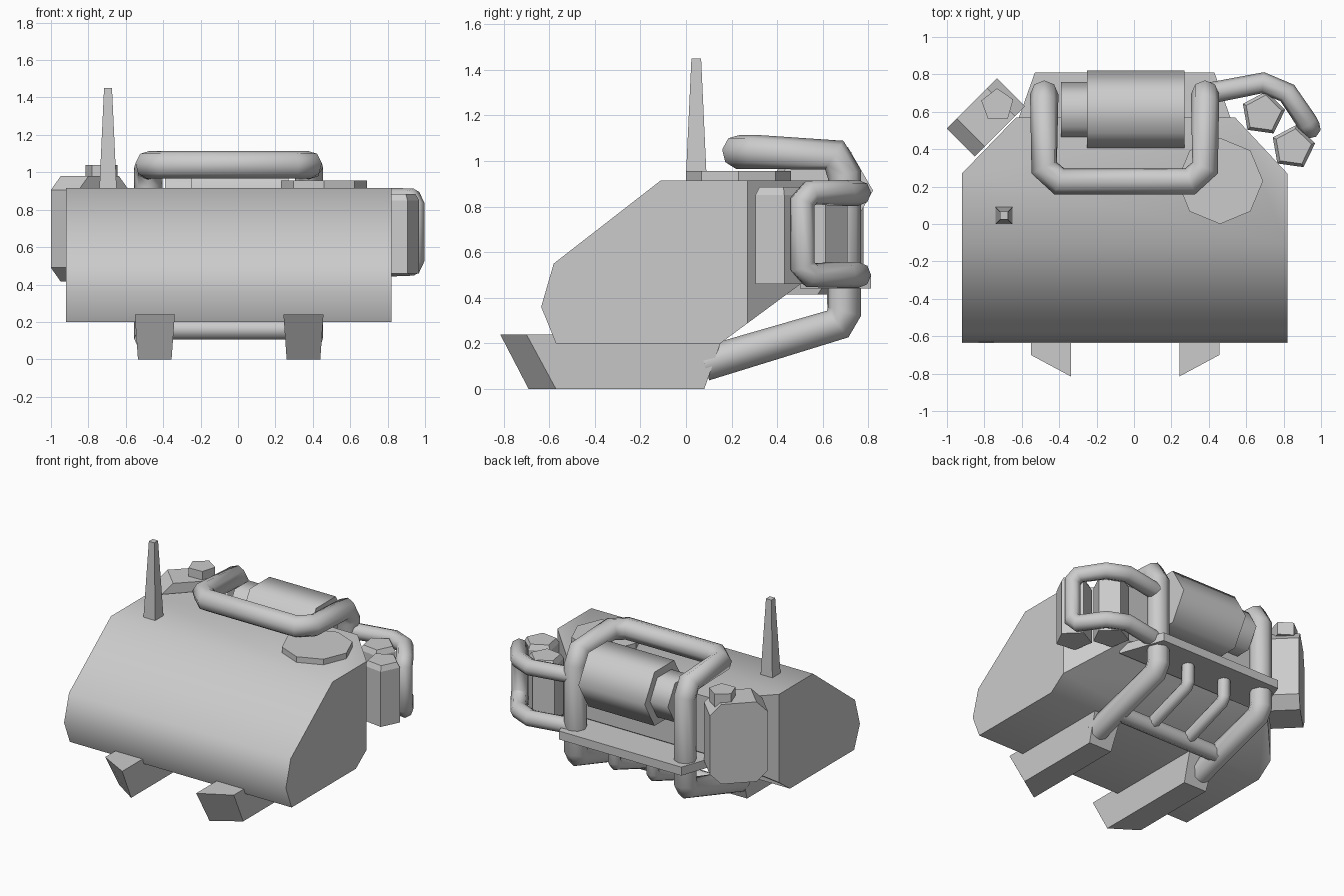
import bpy, bmesh
from math import radians, pi
from mathutils import Matrix, Vector

if "Cube" in bpy.data.objects:
    bpy.data.objects.remove(bpy.data.objects["Cube"])


def select(ob):
    bpy.ops.object.select_all(action='DESELECT')
    ob.select_set(True)
    bpy.context.view_layer.objects.active = ob


def finish(name, bm, smooth=None):
    bmesh.ops.recalc_face_normals(bm, faces=bm.faces)
    me = bpy.data.meshes.new(name)
    bm.to_mesh(me)
    bm.free()
    ob = bpy.data.objects.new(name, me)
    bpy.context.collection.objects.link(ob)
    if smooth:
        select(ob)
        bpy.ops.object.shade_smooth_by_angle(angle=radians(smooth))
    return ob


def loft(name, rings, smooth=None, matrix=None, cut=()):
    """Bridge matching rings of points, cap both ends, slice with planes."""
    bm = bmesh.new()
    loops = [[bm.verts.new(p) for p in r] for r in rings]
    n = len(loops[0])
    for a, b in zip(loops, loops[1:]):
        for i in range(n):
            j = (i + 1) % n
            bm.faces.new((a[i], a[j], b[j], b[i]))
    bm.faces.new(loops[0])
    bm.faces.new(loops[-1])
    for co, no in cut:
        geom = bm.verts[:] + bm.edges[:] + bm.faces[:]
        bmesh.ops.bisect_plane(bm, geom=geom, plane_co=co, plane_no=no, clear_outer=True)
        bmesh.ops.holes_fill(bm, edges=[e for e in bm.edges if e.is_boundary], sides=0)
    if matrix:
        bm.transform(matrix)
    return finish(name, bm, smooth)


def turned(name, sides, centre, steps, axis='Z', start=0, smooth=None):
    """Prism with (offset, radius) steps along Z or X."""
    def ring(h, r):
        out = []
        for i in range(sides):
            v = Matrix.Rotation(radians(start) + 2 * pi * i / sides, 3, 'Z') @ Vector((r, 0, 0))
            v.z = h
            out.append(Vector(centre) + (v if axis == 'Z' else Vector((v.z, v.x, v.y))))
        return out
    return loft(name, [ring(h, r) for h, r in steps], smooth)


def pipe(name, points, radius):
    cu = bpy.data.curves.new(name, 'CURVE')
    cu.dimensions = '3D'
    cu.bevel_depth = radius
    cu.bevel_resolution = 2
    cu.use_fill_caps = True
    sp = cu.splines.new('POLY')
    sp.points.add(len(points) - 1)
    for p, co in zip(sp.points, points):
        p.co = (*co, 1)
    ob = bpy.data.objects.new(name, cu)
    bpy.context.collection.objects.link(ob)
    select(ob)
    bpy.ops.object.convert(target='MESH')
    bpy.ops.object.shade_smooth_by_angle(angle=radians(60))


# Main hull: side profile swept across, rear corners sliced off
hull = [(-.57, .2), (-.635, .36), (-.58, .55), (-.11, .915), (.57, .915), (.57, .51), (.15, .2)]
loft('hull', [[(x, y, z) for y, z in hull] for x in (-.92, .82)], 40,
     cut=[((.82, .27, 0), (.30, .28, 0)), ((-.92, .27, 0), (-.30, .29, 0))])

# Two feet, front faces angled so the inner edges lead
for name, cx, s in (('left_foot', -.445, -1), ('right_foot', .35, 1)):
    top = [(cx - s * .107, -.815, .24), (cx + s * .107, -.70, .24),
           (cx + s * .107, .165, .24), (cx - s * .107, .165, .24)]
    low = [(cx - s * .09, -.69, 0), (cx + s * .09, -.57, 0),
           (cx + s * .09, .08, 0), (cx - s * .09, .08, 0)]
    loft(name, [low, top])

# Rear shelf
shelf = [(-.64, .5), (-.53, .81), (.43, .81), (.54, .5)]
loft('rear_shelf', [[(x, y, z) for x, y in shelf] for z in (.44, .50)])

# Roof hatch and antenna
turned('roof_hatch', 8, (.46, .23, 0), [(.90, .23), (.955, .23)])
turned('antenna', 4, (-.695, .045, 0), [(.90, .066), (1.45, .03)], start=45)

# Rear barrel with narrower neck
turned('barrel', 6, (0, .6, .87), [(-.39, .16), (-.25, .16), (-.25, .22), (.27, .22)],
       axis='X', smooth=65)

# Roll cage running from one foot over the roof to the other
side = [(.08, .11), (.665, .285), (.695, .34), (.695, .94), (.65, 1.025), (.30, 1.04)]
left, right = -.48, .38
cage = [(left, y, z) for y, z in side]
cage += [(left + .08, .228, 1.04), (right - .08, .228, 1.04)]
cage += [(right, y, z) for y, z in reversed(side)]
pipe('roll_cage', cage, .075)

# Lower crossbar with hooks up to the shelf
pipe('crossbar', [(left, .28, .16), (right, .28, .16)], .055)
for i, x in enumerate((-.20, .10)):
    pipe(f'shelf_hook_{i}', [(x, .28, .165), (x, .64, .29), (x, .66, .32), (x, .66, .46)], .042)

# Canister rack rail
rail = [(.38, .695), (.69, .755), (.82, .70), (.925, .545)]
rack = [(x, y, .86) for x, y in rail]
rack += [(.943, .51, .82), (.943, .51, .54)]
rack += [(x, y, .50) for x, y in reversed(rail)]
pipe('canister_rack', rack, .057)

# Five-sided canisters
for i, (x, y) in enumerate(((.69, .59), (.85, .41))):
    turned(f'canister_{i}', 5, (x, y, 0), [(.46, .12), (.85, .12), (.885, .10)], start=10)

# Fuel can with chamfered corners, standing diagonally at the rear left
w, c, lo, hi = .19, .075, .415, .98
outline = [(-w + c, lo), (w - c, lo), (w, lo + c), (w, hi - c),
           (w - c, hi), (-w + c, hi), (-w, hi - c), (-w, lo + c)]
loft('fuel_can', [[(u, v, z) for u, z in outline] for v in (-.105, .105)],
     matrix=Matrix.Translation((-.792, .57, 0)) @ Matrix.Rotation(radians(45), 4, 'Z'))
turned('fuel_can_cap', 5, (-.73, .635, 0), [(.95, .09), (1.04, .09)], start=20)
